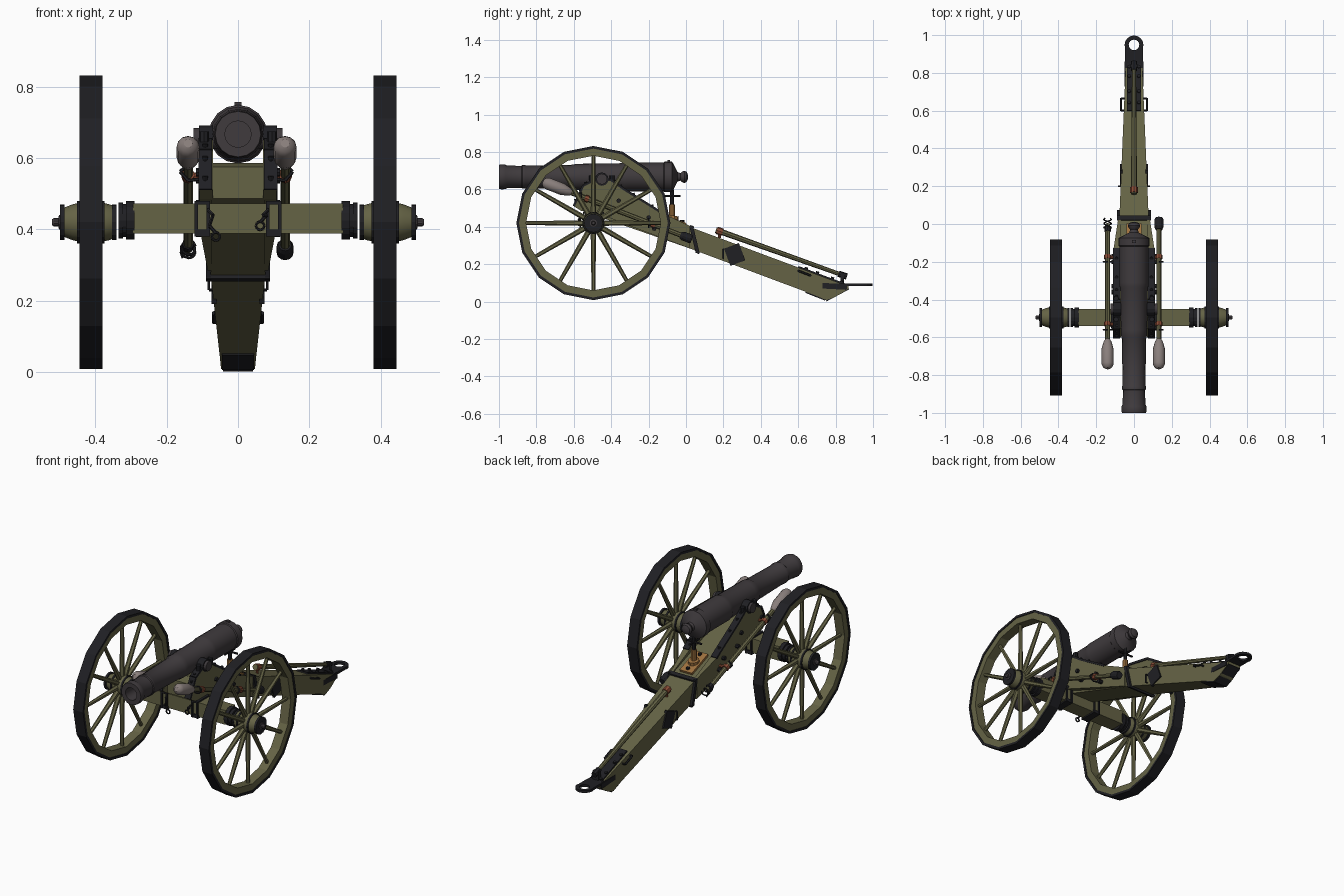
import bpy, bmesh, math
from mathutils import Vector as V

if "Cube" in bpy.data.objects:
    bpy.data.objects.remove(bpy.data.objects["Cube"])


def mat(name, c):
    m = bpy.data.materials.new(name)
    m.diffuse_color = (*c, 1)
    m.use_nodes = True
    m.node_tree.nodes["Principled BSDF"].inputs["Base Color"].default_value = m.diffuse_color
    return m


OLIVE = mat("olive_paint", (0.13, 0.125, 0.06))
IRON = mat("black_iron", (0.014, 0.014, 0.017))
GUN = mat("gun_metal", (0.05, 0.043, 0.047))
FLEECE = mat("fleece", (0.25, 0.21, 0.20))
COPPER = mat("copper", (0.25, 0.07, 0.035))
BRASS = mat("brass", (0.35, 0.17, 0.05))


def done(name, bm, material, mirror=False, smooth=False):
    bmesh.ops.recalc_face_normals(bm, faces=bm.faces)
    me = bpy.data.meshes.new(name)
    bm.to_mesh(me)
    bm.free()
    me.materials.append(material)
    ob = bpy.data.objects.new(name, me)
    bpy.context.collection.objects.link(ob)
    if mirror:
        ob.modifiers.new("mirror", 'MIRROR').use_clip = False
    if smooth:
        bpy.ops.object.select_all(action='DESELECT')
        ob.select_set(True)
        bpy.context.view_layer.objects.active = ob
        bpy.ops.object.shade_smooth_by_angle(angle=math.radians(32))
    return ob


def lathe(bm, o, axis, prof, n=16, closed=False):
    """Rings (distance along axis, radius) turned around an axis."""
    o, a = V(o), V(axis).normalized()
    ref = V((0, 1, 0)) if abs(a.z) > 0.9 else V((0, 0, 1))
    u = (ref - a * ref.dot(a)).normalized()
    w = a.cross(u)
    rings = []
    for t, r in prof:
        rings.append([bm.verts.new(o + a * t + r * (u * math.cos(k) + w * math.sin(k)))
                      for k in (2 * math.pi * i / n for i in range(n))])
    for A, B in zip(rings, rings[1:] + (rings[:1] if closed else [])):
        for i in range(n):
            j = (i + 1) % n
            bm.faces.new((A[i], A[j], B[j], B[i]))
    if not closed:
        bm.faces.new(rings[0])
        bm.faces.new(rings[-1])


def rod(bm, p, q, r0, r1=None, n=8):
    d = V(q) - V(p)
    lathe(bm, p, d, [(0, r0), (d.length, r0 if r1 is None else r1)], n)


def prism(bm, pts, x0, x1):
    """Side profile (y, z) extruded in x; x limits may be functions of y."""
    f = lambda x, y: x(y) if callable(x) else x
    A = [bm.verts.new((f(x0, y), y, z)) for y, z in pts]
    B = [bm.verts.new((f(x1, y), y, z)) for y, z in pts]
    bm.faces.new(A)
    bm.faces.new(B)
    for i in range(len(pts)):
        j = (i + 1) % len(pts)
        bm.faces.new((A[i], A[j], B[j], B[i]))


def box(bm, x, y, z):
    prism(bm, [(y[0], z[0]), (y[1], z[0]), (y[1], z[1]), (y[0], z[1])], x[0], x[1])


def strap(bm, p, q, x0, x1, h):
    """Flat bar from p to q in the side plane, lying centred on that line."""
    p, q = V(p), V(q)
    d = (q - p).normalized()
    m = V((-d.y, d.x)) * h / 2
    prism(bm, [p - m, q - m, q + m, p + m], x0, x1)


def wire(bm, pts, r):
    for p, q in zip(pts, pts[1:]):
        rod(bm, p, q, r, n=6)


N = bmesh.new
WY, WZ, WX = -0.495, 0.42, 0.412
top = lambda y: 0.407 - 0.374 * y        # upper edge of the sloping trail
low = lambda y: 0.292 - 0.374 * y        # lower edge of the trail
half = lambda y: 0.079 - 0.042 * y       # rear trail half width

# Wheels: iron tyre, felloes, spokes, hub
bm = N()
lathe(bm, (WX, WY, WZ), (1, 0, 0), [(-.032, .398), (-.032, .412), (.032, .412), (.032, .398)], 16, True)
done("wheel_tyres", bm, IRON, True)
bm = N()
lathe(bm, (WX, WY, WZ), (1, 0, 0), [(-.028, .36), (-.028, .4), (.028, .4), (.028, .36)], 16, True)
done("wheel_rims", bm, OLIVE, True)
bm = N()
for i in range(12):
    a = i * math.pi / 6
    d = V((0, math.sin(a), math.cos(a)))
    c = V((WX, WY, WZ))
    rod(bm, c + d * .04, c + d * .37, .015, .010, 6)
done("wheel_spokes", bm, OLIVE, True)
bm = N()
lathe(bm, (0, WY, WZ), (1, 0, 0), [(.345, .044), (.36, .05), (.385, .056), (.44, .056), (.465, .05), (.49, .04)], 16)
done("wheel_hubs", bm, OLIVE, True, True)
bm = N()
for x, w, r in ((.341, .012, .05), (.374, .01, .059), (.441, .01, .059), (.486, .013, .05)):
    lathe(bm, (x, WY, WZ), (1, 0, 0), [(0, r), (w, r)], 16)
lathe(bm, (.29, WY, WZ + .005), (1, 0, 0), [(0, .054), (.024, .054), (.024, .046), (.032, .046), (.032, .05), (.045, .05)], 16)
done("hub_bands", bm, IRON, True)
bm = N()
lathe(bm, (.49, WY, WZ), (1, 0, 0), [(0, .02), (.012, .02), (.014, .012), (.026, .012), (.032, .008)], 10)
done("axle_tips", bm, GUN, True)

# Axle beam with its clamps
bm = N()
box(bm, (-.295, .295), (-.54, -.45), (.388, .472))
done("axle_beam", bm, OLIVE)
bm = N()
box(bm, (.078, .122), (-.548, -.442), (.38, .40))
for y in (-.551, -.447):
    for x in (.078, .112):
        box(bm, (x, x + .01), (y, y + .008), (.38, .478))
box(bm, (.078, .122), (-.551, -.439), (.47, .48))
done("axle_clamps", bm, IRON, True)

# Trail: straight front beam and tapering rear beam with raised toe
bm = N()
prism(bm, [(-.56, low(-.52)), (.03, low(.03)), (.03, top(.03)), (-.5, top(-.48)), (-.56, .575)], -.076, .076)
done("trail_front", bm, OLIVE)
bm = N()
prism(bm, [(.03, low(.03)), (.69, low(.69)), (.75, .008), (.80, .026), (.87, .07), (.87, .088), (.83, top(.83))],
      lambda y: -half(y), half)
v = [bm.verts.new((s * half(.03), .03, top(.03))) for s in (-1, 1)]
bm.free()
bm = N()
prism(bm, [(.03, low(.03)), (.69, low(.69)), (.75, .008), (.80, .026), (.87, .07), (.87, .088), (.83, top(.83)), (.03, top(.03))],
      lambda y: -half(y), half)
done("trail_rear", bm, OLIVE)

# Cheeks carrying the barrel, with iron edging, caps and bolts
edge = [(-.60, .51), (-.55, .62), (-.49, .65), (-.40, .65), (-.33, .60), (-.13, .475), (.02, .405)]
bm = N()
prism(bm, edge + [(.02, low(.02)), (-.30, low(-.30)), (-.45, .465), (-.56, .485)], .07, lambda y: .108 if y < -.1 else .085)
done("cheeks", bm, OLIVE, True)
bm = N()
for p, q in zip(edge[:-1], edge[1:-1]):
    strap(bm, p, q, .073, .111, .012)
    for t in (.25, .75):
        c = V(p).lerp(V(q), t)
        rod(bm, (.092, c.x, c.y), (.092, c.x - .003, c.y + .012), .008)
done("cheek_straps", bm, IRON, True)
bm = N()
for y, z in ((-.55, .56), (-.36, .54), (-.33, .47), (-.2, .45), (-.17, .39)):
    rod(bm, (.09, y, z), (.118, y, z), .012)
lathe(bm, (.07, -.45, .655), (1, 0, 0), [(0, .036), (.04, .036)], 12)
for y in (-.505, -.395):
    rod(bm, (.095, y, .645), (.095, y, .675), .014)
done("trunnion_caps_and_bolts", bm, IRON, True)

# Barrel with hollow bore, trunnions and rear knob
BZ = .667
bm = N()
lathe(bm, (0, 0, BZ), (0, 1, 0), [
    (-.85, .037), (-1, .037), (-1, .064), (-.985, .067), (-.965, .065), (-.955, .060), (-.88, .059), (-.875, .063),
    (-.86, .063), (-.855, .060), (-.6, .065), (-.59, .07), (-.56, .07), (-.34, .073), (-.33, .077), (-.31, .077),
    (-.12, .077), (-.115, .082), (-.075, .082), (-.068, .07), (-.055, .045), (-.045, .025), (-.03, .02),
    (-.022, .028), (-.008, .033), (.004, .026), (.01, .012)], 16)
rod(bm, (-.125, -.45, .655), (.125, -.45, .655), .029, n=12)
box(bm, (-.01, .01), (-.1, -.085), (.735, .757))
done("barrel", bm, GUN, False, True)

# Elevating screw under the breech
bm = N()
rod(bm, (0, -.075, .42), (0, -.075, .52), .016, n=10)
strap(bm, (-.15, top(-.15) + .006), (0, top(0) + .006), -.04, .04, .014)
rod(bm, (0, -.075, .43), (0, -.07, .46), .032, n=10)
done("elevating_nut", bm, BRASS)
bm = N()
rod(bm, (0, -.075, .5), (0, -.075, .6), .01)
rod(bm, (-.05, -.075, .565), (.05, -.075, .565), .006)
rod(bm, (0, -.125, .565), (0, -.03, .565), .006)
for y in (-.13, -.02):
    rod(bm, (0, y, top(y)), (0, y, top(y) + .022), .011)
done("elevating_screw", bm, IRON)

# Trail ironwork: band, side plates, handles, toe shoe and towing eye
bm = N()
for s in (-1, 1):
    strap(bm, (.028, top(.03) + .008), (.062, low(.06) - .008), s * .076, s * .09, .02)
    strap(bm, (.26 - .017, .298), (.26 + .017, .206), s * .06, s * (half(.26) + .006), .085)
    strap(bm, (.73, .085), (.86, .078), s * .035, s * (half(.78) + .003), .03)
strap(bm, (.02, top(.03) + .008), (.042, top(.05) + .008), -.09, .09, .012)
strap(bm, (.052, low(.05) - .006), (.072, low(.07) - .006), -.09, .09, .012)
strap(bm, (.60, top(.60) + .002), (.85, top(.85) + .002), -.036, .036, .012)
strap(bm, (.64, low(.64) - .001), (.745, .010), -.045, .045, .010)
strap(bm, (.75, .006), (.87, .07), -.042, .042, .010)
for y in (.64, .70, .78, .83):
    for s in (-1, 1):
        rod(bm, (s * .026, y, top(y)), (s * .026, y + .005, top(y) + .016), .009)
done("trail_ironwork", bm, IRON)
bm = N()
lathe(bm, (0, .948, .084), (0, 0, 1), [(0, .028), (0, .05), (.014, .05), (.014, .028)], 16, True)
for s in (-1, 1):
    box(bm, (s * .028, s * .047), (.86, .945), (.084, .098))
box(bm, (-.045, .045), (.80, .915), (.084, .098))
done("towing_eye", bm, IRON)
bm = N()
wire(bm, [(.045, .60, .165), (.068, .60, .165), (.068, .665, .14), (.045, .665, .14)], .006)
wire(bm, [(.07, .2, .28), (.082, .2, .28), (.082, .2, .23), (.07, .2, .23)], .004)
done("trail_handles", bm, IRON, True)

# Handspike stowed along the trail
bm = N()
rod(bm, (0, .16, .383), (0, .85, .137), .016, .011)
done("handspike", bm, OLIVE)
bm = N()
rod(bm, (0, .165, .381), (0, .195, .371), .02)
rod(bm, (0, .18, top(.18)), (0, .18, .375), .008)
done("handspike_ring", bm, COPPER)
bm = N()
rod(bm, (0, .815, .149), (0, .86, .134), .017)
box(bm, (-.02, .02), (.825, .845), (.09, .15))
done("handspike_clip", bm, IRON)

# Sponge and rammer tools along both cheeks
D = V((0, 1, -.387)).normalized()
axis = lambda x, y: V((x, y, .345 - .387 * y))
for side, x in (("left", -.14), ("right", .132)):
    bm = N()
    rod(bm, axis(x, -.64), axis(x, 0), .0135)
    done(side + "_tool_shaft", bm, OLIVE)
    bm = N()
    lathe(bm, axis(x, -.765), D, [(0, .012), (.008, .024), (.025, .032), (.11, .032), (.135, .026), (.155, .02), (.165, .013)], 12)
    done(side + "_sponge_head", bm, FLEECE, False, True)
    bm = N()
    for y in (-.53, -.175):
        rod(bm, axis(x, y - .01), axis(x, y + .01), .019)
        p = axis(x, y)
        rod(bm, p, (math.copysign(.1, x), p.y, p.z), .009)
    done(side + "_tool_brackets", bm, COPPER)
    bm = N()
    for y in (-.56, -.20):
        p = axis(x, y)
        wire(bm, [(math.copysign(.1, x), y, p.z - .02), (x, y, p.z - .025), (x * 1.16, y, p.z), (x, y, p.z + .02)], .005)
    if side == "right":
        lathe(bm, axis(x, -.03), D, [(0, .018), (.015, .024), (.058, .024), (.066, .02)], 12)
    else:
        rod(bm, axis(x, -.04), axis(x, -.015), .017)
        for ph in (0, math.pi):
            wire(bm, [axis(x, -.02 + .05 * i / 10) + V((.02 * math.cos(ph + i * .7), 0, .02 * math.sin(ph + i * .7)))
                      for i in range(11)], .004)
    done(side + "_tool_ends", bm, IRON)

# Hooks hanging in front of the axle
bm = N()
for s, dz in ((-1, 0), (1, .03)):
    wire(bm, [(s * .085, -.555, .455), (s * .07, -.575, .44), (s * .08, -.565, .41 + dz), (s * .062, -.565, .39 + dz)], .005)
    ring = [(s * .062 + .012 * math.sin(a), -.565, .38 + dz + .012 * math.cos(a)) for a in (i * math.pi / 4 for i in range(9))]
    wire(bm, ring, .004)
done("axle_hooks", bm, IRON)
